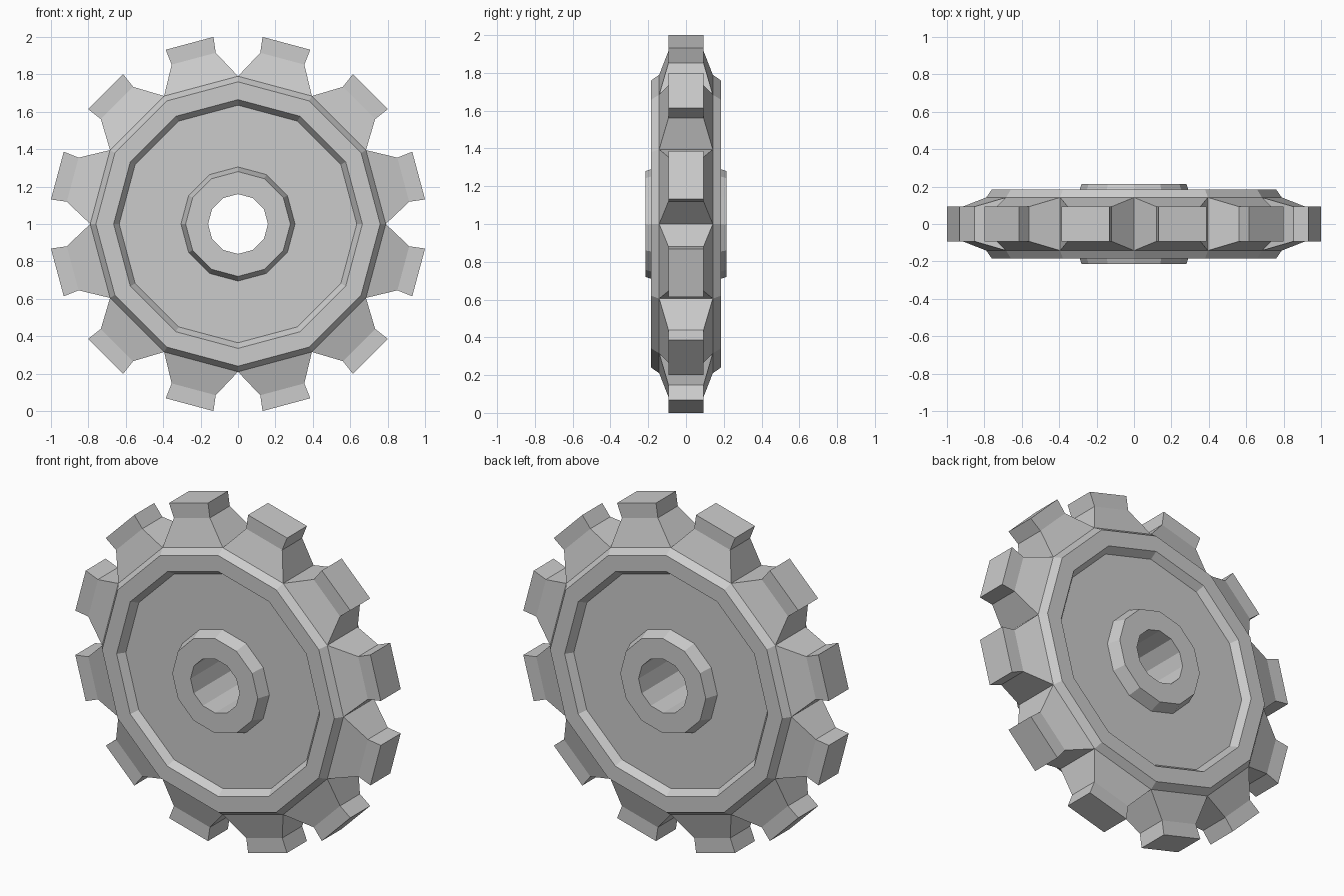
import bpy
import bmesh
from math import cos, sin, pi
from mathutils import Vector

cube = bpy.data.objects.get("Cube")
if cube:
    bpy.data.objects.remove(cube)

SIDES = 12
STEP = 2 * pi / SIDES

# Plain grey metal
grey = bpy.data.materials.new("grey metal")
grey.use_nodes = True
colour = (0.6, 0.6, 0.6, 1)
grey.diffuse_color = colour
grey.node_tree.nodes["Principled BSDF"].inputs["Base Color"].default_value = colour

# Half section (radius, half thickness): bore, hub, recessed web, raised rim
half = [(0.16, 0.215), (0.28, 0.215), (0.305, 0.142), (0.635, 0.142),
        (0.665, 0.185), (0.76, 0.185), (0.79, 0.142)]
section = half + [(r, -y) for r, y in reversed(half)]

bm = bmesh.new()


def polar(radius, angle, y):
    return Vector((radius * cos(angle), y, radius * sin(angle)))


# Sweep the section around the axle
rings = [[bm.verts.new(polar(r, k * STEP, y)) for r, y in section]
         for k in range(SIDES)]
outer = len(half) - 1
tooth_faces = []
for k in range(SIDES):
    a, b = rings[k], rings[(k + 1) % SIDES]
    for i in range(len(section)):
        j = (i + 1) % len(section)
        face = bm.faces.new((a[i], a[j], b[j], b[i]))
        if i == outer:
            tooth_faces.append(face)


# Teeth: taper each outer face to a neck, then flare it to the tip
def grow(faces, radius, half_width, half_depth):
    grown = bmesh.ops.extrude_discrete_faces(bm, faces=faces)["faces"]
    for face in grown:
        out = face.calc_center_median()
        out.y = 0
        out.normalize()
        tangent = Vector((-out.z, 0, out.x))
        for v in face.verts:
            side = 1 if v.co.dot(tangent) > 0 else -1
            depth = half_depth if v.co.y > 0 else -half_depth
            v.co = out * radius + tangent * side * half_width
            v.co.y = depth
    return grown


necks = grow(tooth_faces, 0.915, 0.122, 0.093)
grow(necks, 1.0, 0.132, 0.093)

bmesh.ops.recalc_face_normals(bm, faces=bm.faces[:])
bmesh.ops.translate(bm, verts=bm.verts[:], vec=(0, 0, 1))

mesh = bpy.data.meshes.new("gear_wheel")
bm.to_mesh(mesh)
bm.free()
mesh.materials.append(grey)
gear = bpy.data.objects.new("gear_wheel", mesh)
bpy.context.collection.objects.link(gear)
